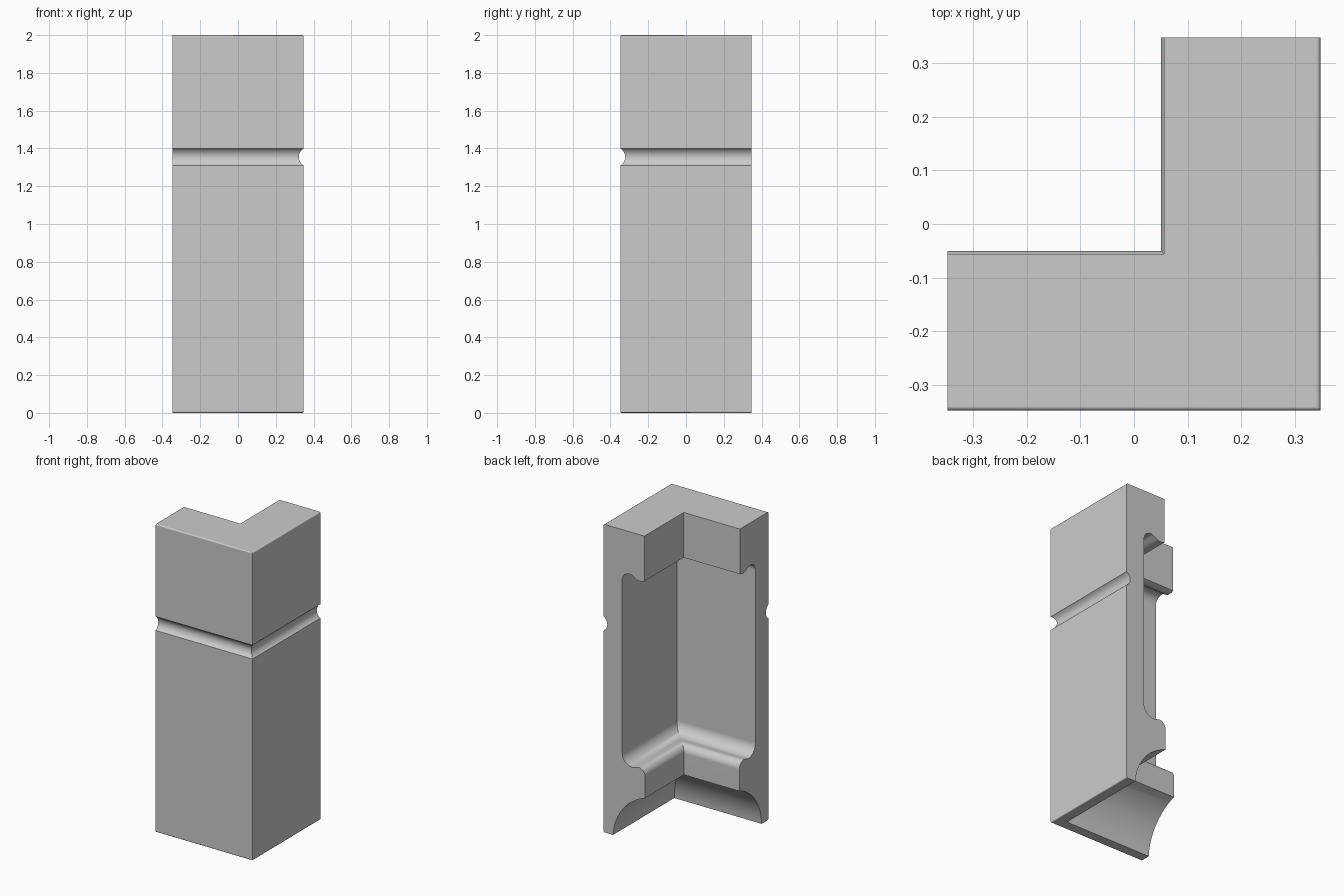
import bpy
import bmesh
import math
from mathutils import Vector

cube = bpy.data.objects.get("Cube")
if cube:
    bpy.data.objects.remove(cube, do_unlink=True)

HALF = 0.348  # half the width of the corner piece


def arc(start, end, sag, steps=10):
    """Circular arc between two points; positive sag bulges to the left."""
    p, q = Vector(start), Vector(end)
    chord = q - p
    half = chord.length / 2
    left = Vector((-chord.y, chord.x)).normalized() * math.copysign(1, sag)
    radius = (half ** 2 + sag ** 2) / (2 * abs(sag))
    centre = (p + q) / 2 + left * (abs(sag) - radius)
    spread = math.asin(half / radius)
    along = chord.normalized()
    points = []
    for i in range(steps + 1):
        a = spread * (2 * i / steps - 1)
        points.append(centre + along * radius * math.sin(a) + left * radius * math.cos(a))
    return points


# Moulding profile as (depth from the outer face, height)
profile = []
profile += arc((0.008, 0), (0, 0.008), 0.0023, 4)             # bottom outer edge
profile += arc((0, 1.31), (0, 1.4), -0.026, 14)               # outer groove
profile += arc((0, 1.992), (0.008, 2), 0.0023, 4)             # top outer edge
profile.append(Vector((0.292, 2)))
profile += arc((0.292, 1.707), (0.22, 1.712), 0.011, 8)       # upper lip
profile += arc((0.2, 1.724), (0.133, 1.67), -0.022, 10)       # recess top
profile += arc((0.133, 0.55), (0.205, 0.476), -0.021, 10)     # recess bottom
profile += arc((0.25, 0.487), (0.298, 0.44), 0.014, 8)        # lower lip
profile += arc((0.298, 0.3), (0.068, 0), -0.058, 18)          # bottom cove

# Sweep the profile round the mitred corner
bm = bmesh.new()
sections = []
for place in (lambda d: (-HALF, d - HALF),
              lambda d: (HALF - d, d - HALF),
              lambda d: (HALF - d, HALF)):
    sections.append([bm.verts.new((*place(p.x), p.y)) for p in profile])

count = len(profile)
for a, b in zip(sections, sections[1:]):
    for i in range(count):
        j = (i + 1) % count
        bm.faces.new((a[i], a[j], b[j], b[i]))
bm.faces.new(sections[0])
bm.faces.new(reversed(sections[-1]))
bmesh.ops.recalc_face_normals(bm, faces=bm.faces)

mesh = bpy.data.meshes.new("corner_moulding")
bm.to_mesh(mesh)
bm.free()
moulding = bpy.data.objects.new("corner_moulding", mesh)
bpy.context.collection.objects.link(moulding)

# Smooth curves, crisp edges, flat large faces
bpy.ops.object.select_all(action="DESELECT")
moulding.select_set(True)
bpy.context.view_layer.objects.active = moulding
bpy.ops.object.shade_smooth_by_angle(angle=math.radians(35))
weighted = moulding.modifiers.new("weighted_normals", "WEIGHTED_NORMAL")
weighted.keep_sharp = True
